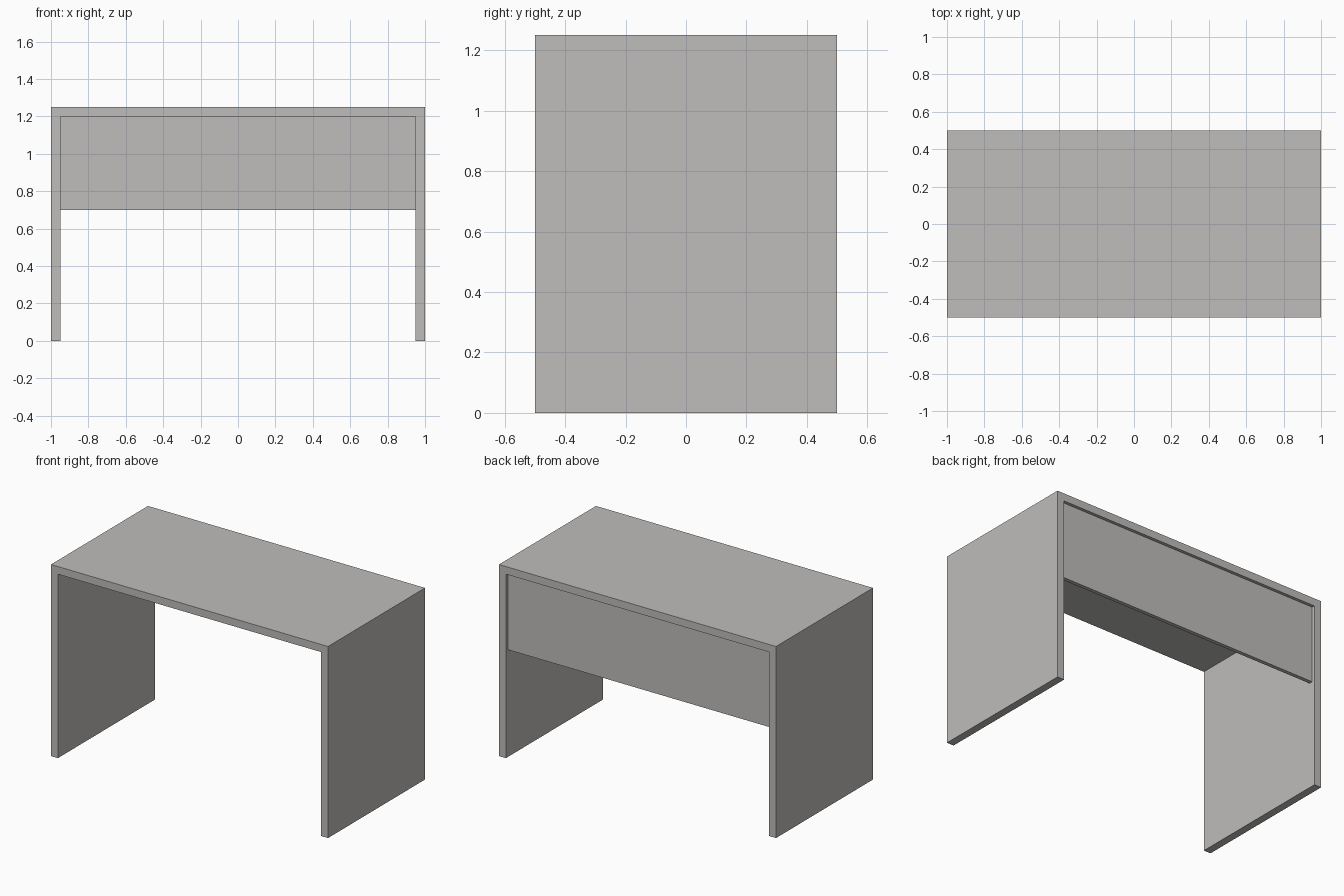
import bpy, bmesh

if "Cube" in bpy.data.objects:
    bpy.data.objects.remove(bpy.data.objects["Cube"])

WIDTH, DEPTH, HEIGHT, BOARD = 2.0, 1.0, 1.25, 0.05

grey = bpy.data.materials.new("warm grey")
grey.diffuse_color = (0.52, 0.51, 0.50, 1)
grey.use_nodes = True
grey.node_tree.nodes["Principled BSDF"].inputs["Base Color"].default_value = grey.diffuse_color


def extrude_profile(name, profile, y0, y1):
    """Extrude an x-z outline from y0 to y1."""
    bm = bmesh.new()
    face = bm.faces.new([bm.verts.new((x, y0, z)) for x, z in profile])
    out = bmesh.ops.extrude_face_region(bm, geom=[face])
    moved = [v for v in out["geom"] if isinstance(v, bmesh.types.BMVert)]
    bmesh.ops.translate(bm, verts=moved, vec=(0, y1 - y0, 0))
    bmesh.ops.recalc_face_normals(bm, faces=bm.faces)
    mesh = bpy.data.meshes.new(name)
    bm.to_mesh(mesh)
    bm.free()
    mesh.materials.append(grey)
    obj = bpy.data.objects.new(name, mesh)
    bpy.context.collection.objects.link(obj)
    return obj


# Top and both side panels as one continuous board
w, i = WIDTH / 2, WIDTH / 2 - BOARD
under = HEIGHT - BOARD
half = [(w, HEIGHT), (w, 0), (i, 0), (i, under)]
outline = half + [(-x, z) for x, z in reversed(half)]
extrude_profile("desk_body", outline, -DEPTH / 2, DEPTH / 2)

# Thin back panel, set slightly in from the rear edge
panel = [(-i, 0.70), (i, 0.70), (i, under), (-i, under)]
extrude_profile("back_panel", panel, 0.455, 0.48)
